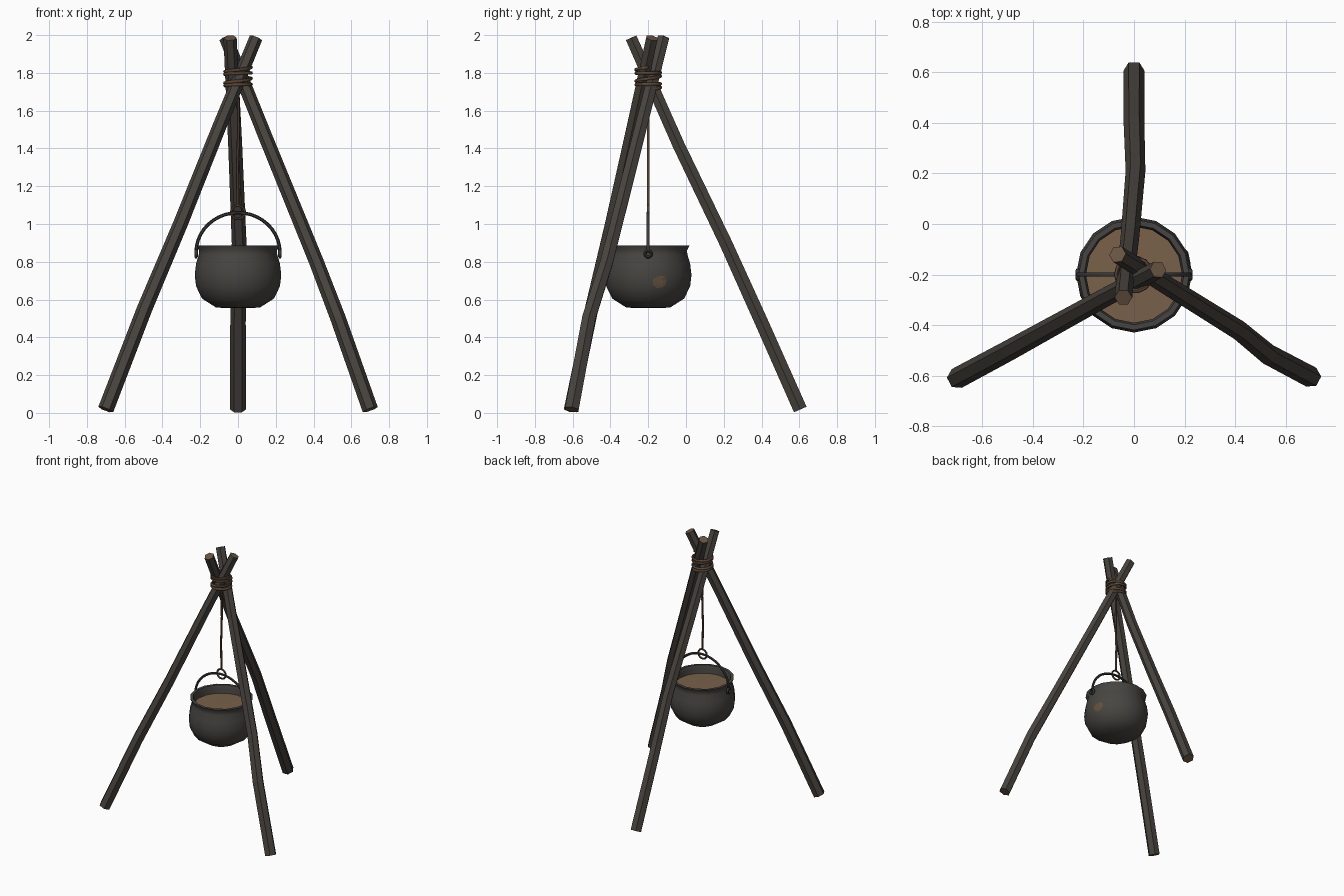
import bpy, bmesh, math
from mathutils import Vector
from mathutils.bvhtree import BVHTree

if "Cube" in bpy.data.objects:
    bpy.data.objects.remove(bpy.data.objects["Cube"])


def material(name, rgb):
    m = bpy.data.materials.new(name)
    m.diffuse_color = (*rgb, 1)
    m.use_nodes = True
    m.node_tree.nodes["Principled BSDF"].inputs["Base Color"].default_value = m.diffuse_color
    return m


WOOD = material("dark wood", (0.064, 0.056, 0.048))
GRAIN = material("cut wood", (0.145, 0.092, 0.058))
IRON = material("cast iron", (0.064, 0.060, 0.054))
DARK = material("dark iron", (0.040, 0.039, 0.037))
ROPE = material("rope", (0.105, 0.062, 0.036))
STEW = material("stew", (0.190, 0.118, 0.068))
RUST = material("rust", (0.130, 0.083, 0.048))
CX, CY = 0.0, -0.2   # pot and lashing axis


def finish(name, bm, mats, smooth=None):
    bmesh.ops.recalc_face_normals(bm, faces=bm.faces)
    me = bpy.data.meshes.new(name)
    bm.to_mesh(me)
    bm.free()
    ob = bpy.data.objects.new(name, me)
    bpy.context.collection.objects.link(ob)
    for m in mats:
        me.materials.append(m)
    if smooth:
        bpy.ops.object.select_all(action='DESELECT')
        ob.select_set(True)
        bpy.context.view_layer.objects.active = ob
        bpy.ops.object.shade_smooth_by_angle(angle=math.radians(smooth))
    return ob


def tube(name, pts, radii, sides, mats, closed=False, smooth=None):
    """Sweep a polygon along pts; end caps take the last material."""
    pts = [Vector(p) for p in pts]
    n = len(pts)
    bm = bmesh.new()
    rings, u = [], None
    for i, p in enumerate(pts):
        if closed:
            t = pts[(i + 1) % n] - pts[i - 1]
        else:
            t = pts[min(i + 1, n - 1)] - pts[max(i - 1, 0)]
        t.normalize()
        if u is None:
            u = Vector((0, 0, 1)) if abs(t.z) < 0.8 else Vector((1, 0, 0))
        u = (u - t * u.dot(t)).normalized()
        v = t.cross(u)
        r = radii[i] if isinstance(radii, list) else radii
        rings.append([bm.verts.new(p + r * (u * math.cos(a) + v * math.sin(a)))
                      for a in (math.tau * k / sides for k in range(sides))])
    for i in range(n if closed else n - 1):
        a, b = rings[i], rings[(i + 1) % n]
        for k in range(sides):
            j = (k + 1) % sides
            bm.faces.new((a[k], a[j], b[j], b[k]))
    if not closed:
        for ring in (rings[0], rings[-1]):
            bm.faces.new(ring).material_index = len(mats) - 1
    return finish(name, bm, mats, smooth)


def lathe(name, profile, sides, mat, smooth=None):
    """Spin a radius/height profile around the pot axis."""
    bm = bmesh.new()
    vs = [bm.verts.new((CX + r, CY, z)) for r, z in profile]
    edges = [bm.edges.new(e) for e in zip(vs, vs[1:])]
    bmesh.ops.spin(bm, geom=vs + edges, cent=(CX, CY, 0), axis=(0, 0, 1),
                   angle=math.tau, steps=sides, use_merge=True)
    bmesh.ops.remove_doubles(bm, verts=bm.verts, dist=1e-4)
    return finish(name, bm, [mat], smooth)


# Tripod poles: six-sided, slightly crooked, with pale cut ends
poles = {
    "left_pole": [(-0.70, -0.61, 0.018), (-0.495, -0.50, 0.55),
                  (-0.305, -0.395, 1.0), (-0.105, -0.285, 1.5), (0.095, -0.18, 1.985)],
    "right_pole": [(0.70, -0.605, 0.018), (0.53, -0.515, 0.50),
                   (0.415, -0.42, 0.80), (0.15, -0.255, 1.45), (-0.065, -0.12, 1.985)],
    "back_pole": [(0.0, 0.605, 0.018), (0.0, 0.40, 0.48),
                  (0.006, 0.21, 0.90), (-0.015, -0.04, 1.42), (-0.042, -0.29, 1.985)],
}
for name, pts in poles.items():
    tube(name, pts, [0.042, 0.041, 0.039, 0.037, 0.035], 6, [WOOD, GRAIN])

# Rope lashing wound around the crossing
turns, per = 4, 14
tube("lashing", [(CX + 0.07 * math.cos(a), CY + 0.066 * math.sin(a),
                  1.71 + 0.12 * i / (turns * per) + 0.008 * math.sin(a * 0.5))
                 for i in range(turns * per + 1)
                 for a in [math.tau * i / per]], 0.009, 6, [ROPE], smooth=60)

# Hanging rope and ring
tube("hanging_rope", [(0, CY, 1.77), (0.003, CY, 1.5), (-0.003, CY, 1.3), (0, CY, 1.095)],
     0.008, 6, [ROPE], smooth=60)
tube("hanging_ring", [(0.036 * math.cos(a), CY, 1.062 + 0.036 * math.sin(a))
                      for a in (math.tau * k / 14 for k in range(14))],
     0.007, 6, [ROPE], closed=True, smooth=60)

# Pot: outer wall, flared rim, inner wall
pot = lathe("pot", [(0, 0.555), (0.115, 0.557), (0.19, 0.605), (0.222, 0.67), (0.229, 0.73),
                    (0.222, 0.79), (0.207, 0.84), (0.206, 0.86), (0.219, 0.886), (0.198, 0.886),
                    (0.190, 0.86), (0.192, 0.81), (0.15, 0.65), (0, 0.60)], 16, IRON, smooth=40)
lathe("stew", [(0, 0.828), (0.193, 0.826)], 16, STEW)

# Bail handle and its two ears
tube("bail", [(0.222 * math.cos(a), CY, 0.85 + 0.21 * math.sin(a))
              for a in (math.pi * k / 20 for k in range(21))], 0.009, 6, [DARK], smooth=60)
for side, s in (("left", -1), ("right", 1)):
    tube(side + "_ear", [(s * 0.222, CY + 0.017 * math.cos(a), 0.842 + 0.017 * math.sin(a))
                         for a in (math.tau * k / 10 for k in range(10))],
         0.009, 6, [DARK], closed=True, smooth=60)

# Rust patch laid on the right side of the pot
bm = bmesh.new()
bm.from_mesh(pot.data)
tree = BVHTree.FromBMesh(bm)
bm.free()


def on_pot(y, z):
    return tree.ray_cast(Vector((1, y, z)), Vector((-1, 0, 0)))[0] + Vector((0.004, 0, 0))


outline = [(0.038, 0.010), (0.028, 0.030), (-0.008, 0.028), (-0.036, 0.014),
           (-0.036, -0.018), (-0.012, -0.034), (0.016, -0.030), (0.032, -0.014)]
bm = bmesh.new()
mid = bm.verts.new(on_pot(-0.14, 0.695))
inner, outer = [[bm.verts.new(on_pot(-0.14 + f * y, 0.695 + f * z)) for y, z in outline]
                for f in (0.5, 1)]
for k in range(8):
    j = (k + 1) % 8
    bm.faces.new((mid, inner[k], inner[j]))
    bm.faces.new((inner[k], outer[k], outer[j], inner[j]))
finish("rust_patch", bm, [RUST])
